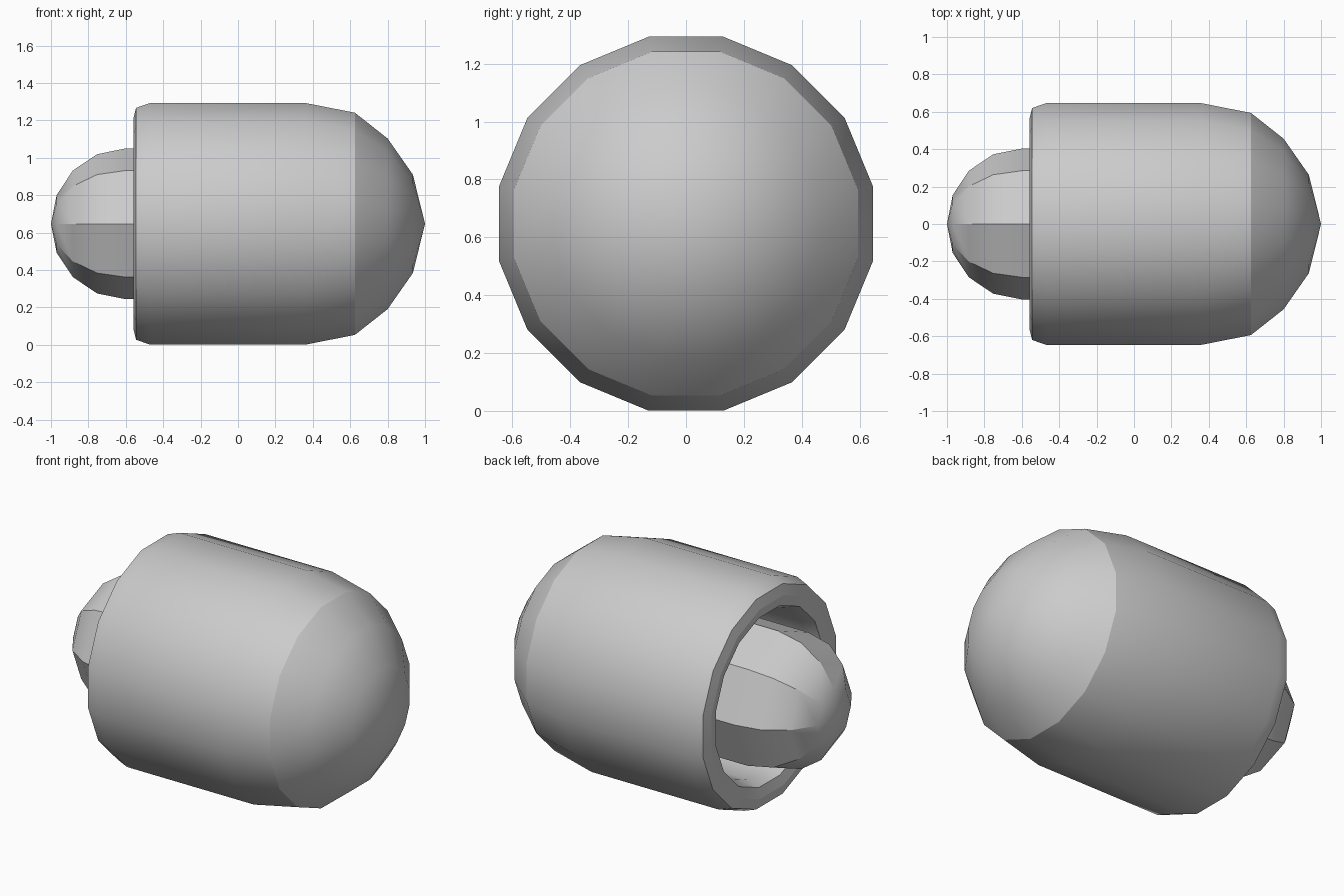
import bpy, bmesh, math
from mathutils import Matrix

cube = bpy.data.objects.get("Cube")
if cube:
    bpy.data.objects.remove(cube, do_unlink=True)

AXIS_Z = 0.647

grey = bpy.data.materials.new("plain grey")
grey.use_nodes = True
colour = (0.6, 0.6, 0.6, 1)
grey.diffuse_color = colour
grey.node_tree.nodes["Principled BSDF"].inputs["Base Color"].default_value = colour


def lathe(name, profile, sides, turn=0.0, smooth=25):
    """Spin an (x, radius) profile around the x axis."""
    bm = bmesh.new()
    verts = [bm.verts.new((x, 0, r)) for x, r in profile]
    edges = [bm.edges.new(pair) for pair in zip(verts, verts[1:])]
    bmesh.ops.rotate(bm, verts=verts, matrix=Matrix.Rotation(turn, 3, "X"))
    bmesh.ops.spin(bm, geom=verts + edges, axis=(1, 0, 0), cent=(0, 0, 0),
                   angle=math.tau, steps=sides, use_merge=False)
    bmesh.ops.remove_doubles(bm, verts=bm.verts, dist=0.0005)
    bmesh.ops.recalc_face_normals(bm, faces=bm.faces)
    mesh = bpy.data.meshes.new(name)
    bm.to_mesh(mesh)
    bm.free()
    obj = bpy.data.objects.new(name, mesh)
    obj.location.z = AXIS_Z
    mesh.materials.append(grey)
    bpy.context.collection.objects.link(obj)
    bpy.ops.object.select_all(action="DESELECT")
    obj.select_set(True)
    bpy.context.view_layer.objects.active = obj
    bpy.ops.object.shade_smooth_by_angle(angle=math.radians(smooth))
    return obj


# Hollow shell: rounded nose, straight wall, bevelled rim, inner cavity
SIDES = 16
nose = [(1.0, 0), (0.935, 0.263), (0.80, 0.456), (0.625, 0.594), (0.36, 0.646)]
rim = [(-0.47, 0.646), (-0.545, 0.62), (-0.56, 0.56), (-0.545, 0.50), (-0.47, 0.475)]
cavity = [(0.36 + (x - 0.36) * 0.74, r * 0.735) for x, r in reversed(nose)]
corner = 1 / math.cos(math.pi / SIDES)
shell = [(x, r * corner) for x, r in nose + rim + cavity]
lathe("outer_shell", shell, SIDES, math.pi / SIDES)

# Round-ended core reaching into the cavity
R = 0.403
cap = [(-0.6 - 0.4 * math.cos(a), R * math.sin(a))
       for a in (math.radians(22.5 * i) for i in range(5))]
lathe("inner_core", cap + [(0.5, R), (0.5, 0)], 8)
